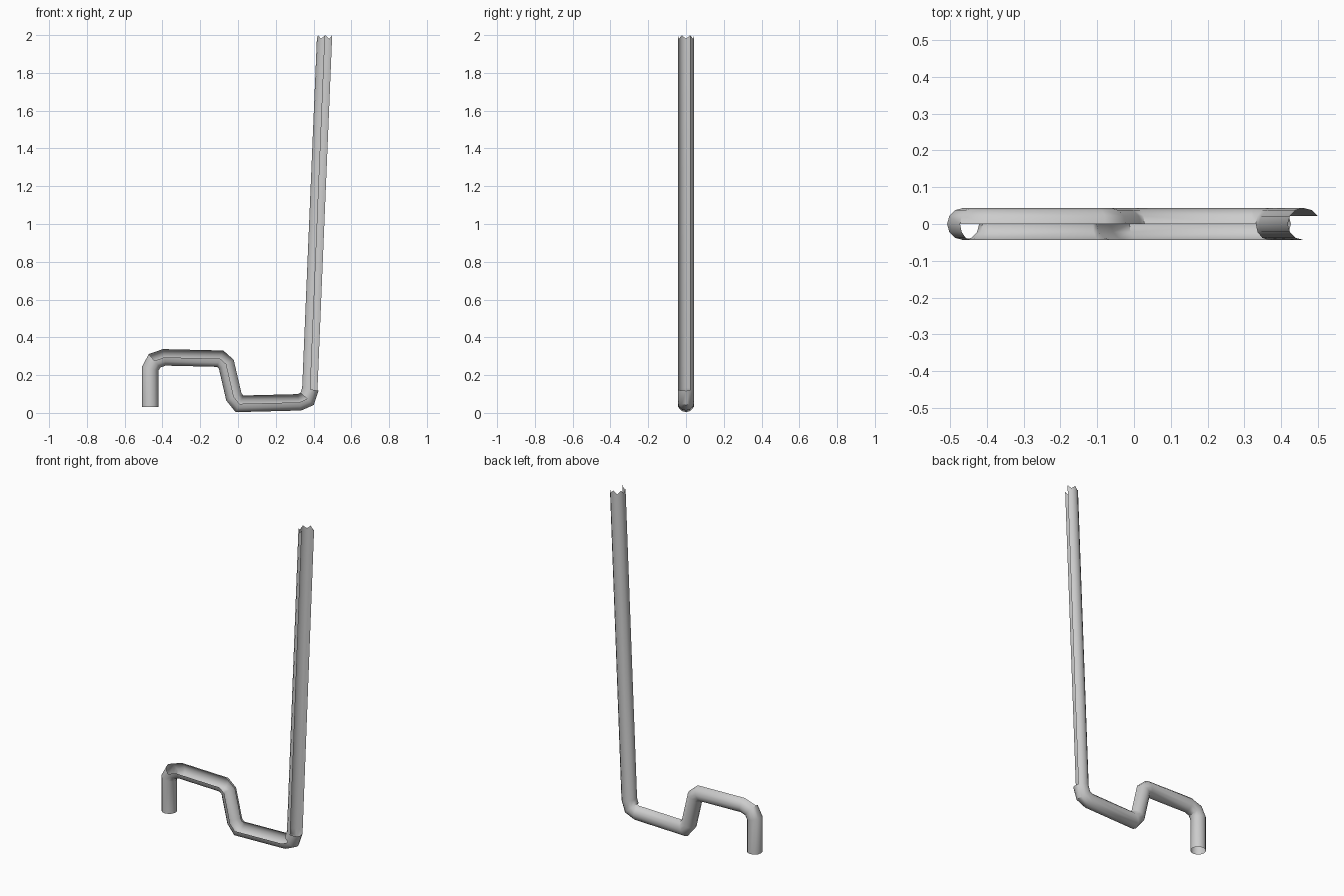
import bpy, bmesh, math
from mathutils import Vector

if "Cube" in bpy.data.objects:
    bpy.data.objects.remove(bpy.data.objects["Cube"])

R = 0.0435
SIDES = 12

# centre line of the bent tube in the x-z plane: leg, shelf, drop, foot, pole
PATH = [(-0.464, 0.03), (-0.464, 0.235), (-0.442, 0.276), (-0.39, 0.294),
        (-0.095, 0.287), (-0.062, 0.258), (-0.022, 0.085), (0.008, 0.048),
        (0.325, 0.056), (0.366, 0.074), (0.383, 0.125), (0.461, 1.99)]
pts = [Vector((x, 0, z)) for x, z in PATH]


def left_normal(d):
    return Vector((-d.z, 0, d.x))


def is_open(seg, side):
    """Strips missing from the tube wall (side 0 = left of path, 3 = front)."""
    if 2 <= seg <= 8:
        return side < 3
    if seg == len(pts) - 2:
        return 3 <= side < 7
    return False


bm = bmesh.new()
rings = []
for i, p in enumerate(pts):
    # mitred cross-section at each bend
    a = (p - pts[i - 1]).normalized() if i else (pts[1] - p).normalized()
    b = (pts[i + 1] - p).normalized() if i < len(pts) - 1 else a
    t = (a + b).normalized()
    n = left_normal(t) / t.dot(a)
    ring = []
    for k in range(SIDES):
        ang = 2 * math.pi * k / SIDES
        co = p + R * (math.cos(ang) * n + math.sin(ang) * Vector((0, -1, 0)))
        if i == len(pts) - 1:
            # jagged upper rim of the pole
            co.z = 1.98 if k % 2 == 0 else 2.0
        ring.append(bm.verts.new(co))
    rings.append(ring)

# tube wall
for s in range(len(pts) - 1):
    for k in range(SIDES):
        if is_open(s, k):
            continue
        j = (k + 1) % SIDES
        bm.faces.new((rings[s][k], rings[s][j], rings[s + 1][j], rings[s + 1][k]))
bmesh.ops.delete(bm, geom=[v for v in bm.verts if not v.link_faces], context='VERTS')
bmesh.ops.recalc_face_normals(bm, faces=bm.faces)
# make the wall face outwards (leg outer-left face as reference)
ref = min(bm.faces, key=lambda f: f.calc_center_median().x)
if ref.normal.x > 0:
    bmesh.ops.reverse_faces(bm, faces=bm.faces)

mesh = bpy.data.meshes.new("bent_tube")
bm.to_mesh(mesh)
bm.free()
tube = bpy.data.objects.new("bent_tube", mesh)
bpy.context.collection.objects.link(tube)
bpy.context.view_layer.objects.active = tube
tube.select_set(True)
bpy.ops.object.shade_smooth_by_angle(angle=math.radians(40))
